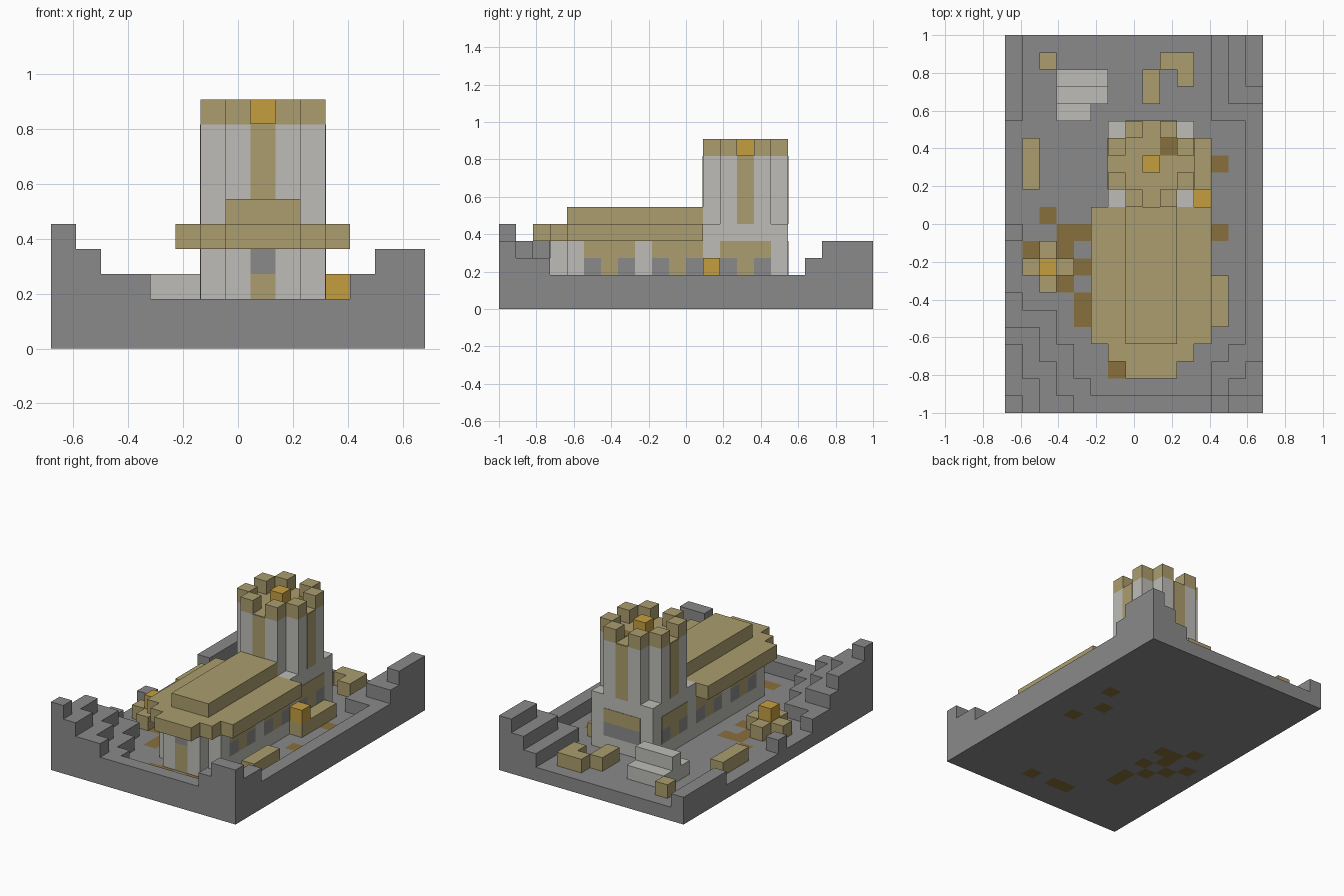
import bpy, bmesh
from mathutils import Matrix, Vector

cube = bpy.data.objects.get("Cube")
if cube:
    bpy.data.objects.remove(cube, do_unlink=True)

U = 2 / 22          # one block
NX, NY = 15, 22     # blocks across and deep


def material(name, r, g, b):
    m = bpy.data.materials.new(name)
    m.use_nodes = True
    m.diffuse_color = (r, g, b, 1)
    m.node_tree.nodes["Principled BSDF"].inputs["Base Color"].default_value = (r, g, b, 1)
    return m


GREY = material("stone grey", .255, .255, .255)
WHITE = material("pale stone", .51, .505, .475)
TAN = material("tan wood", .41, .34, .157)
GOLD = material("gold", .56, .345, .051)
BROWN = material("brown earth", .25, .162, .045)


def finish(name, bm, *mats):
    mesh = bpy.data.meshes.new(name)
    bm.to_mesh(mesh)
    bm.free()
    for m in mats:
        mesh.materials.append(m)
    ob = bpy.data.objects.new(name, mesh)
    bpy.context.collection.objects.link(ob)
    return ob


def blocks(name, mat, boxes, grow=0.0):
    """Boxes as block ranges (i0, i1, j0, j1, k0, k1), upper ends exclusive."""
    bm = bmesh.new()
    for i0, i1, j0, j1, k0, k1 in boxes:
        lo = Vector((i0 - NX / 2, j0 - NY / 2, k0)) * U
        hi = Vector((i1 - NX / 2, j1 - NY / 2, k1)) * U
        size = hi - lo + Vector((grow, grow, 0))
        bmesh.ops.create_cube(bm, size=1, matrix=Matrix.Translation((lo + hi) / 2)
                              @ Matrix.Diagonal(size).to_4x4())
    return finish(name, bm, mat)


# Floor slab with earth patches showing above and below
patches = {(1, 9), (2, 8), (2, 11), (3, 10), (4, 10), (3, 9), (4, 8), (3, 7), (4, 5),
           (4, 6), (6, 2), (7, 2), (9, 2), (11, 12), (12, 10), (12, 14)}
bm = bmesh.new()
bmesh.ops.create_grid(bm, x_segments=NX, y_segments=NY, size=.5,
                      matrix=Matrix.Diagonal((NX * U, NY * U, 1, 1)))
ext = bmesh.ops.extrude_face_region(bm, geom=bm.faces[:], use_keep_orig=True)
for v in ext["geom"]:
    if isinstance(v, bmesh.types.BMVert):
        v.co.z = U
bmesh.ops.recalc_face_normals(bm, faces=bm.faces[:])
for f in bm.faces:
    c = f.calc_center_median() / U
    if abs(f.normal.z) > .5:
        f.material_index = int((int(c.x + NX / 2), int(c.y + NY / 2)) in patches)
finish("floor_slab", bm, GREY, BROWN)

# Ruined perimeter wall, in stepped layers
blocks("low_wall", GREY, [
    (0, 15, 0, 1, 1, 2), (14, 15, 1, 17, 1, 2), (12, 14, 1, 3, 1, 2), (13, 14, 3, 4, 1, 2),
    (12, 15, 17, 22, 1, 2), (0, 1, 17, 22, 1, 2), (0, 1, 10, 11, 1, 2),
    (0, 5, 1, 2, 1, 2), (0, 4, 2, 4, 1, 2), (0, 3, 4, 6, 1, 2), (0, 1, 6, 7, 1, 2)])
blocks("stepped_wall", GREY, [
    (0, 4, 0, 1, 2, 3), (0, 3, 1, 3, 2, 3), (0, 2, 3, 5, 2, 3),
    (12, 15, 0, 1, 2, 3), (13, 15, 1, 2, 2, 3), (14, 15, 2, 3, 2, 3),
    (13, 15, 18, 22, 2, 3)])
blocks("high_wall", GREY, [
    (0, 2, 0, 2, 3, 4), (0, 1, 2, 4, 3, 4), (13, 15, 0, 1, 3, 4), (14, 15, 19, 22, 3, 4)])
blocks("corner_post", GREY, [(0, 1, 0, 1, 4, 5)])

# Hall with rounded end, overhanging roof and raised ridge
blocks("hall_walls", WHITE, [(6, 11, 4, 12, 1, 4), (7, 10, 3, 4, 1, 4)])
blocks("hall_roof", TAN, [(5, 12, 4, 12, 4, 5), (6, 11, 3, 4, 4, 5), (7, 10, 2, 3, 4, 5)])
blocks("roof_ridge", TAN, [(7, 10, 4, 12, 5, 6)])

# Tower: square foot, cross-shaped shaft
blocks("tower_foot", WHITE, [(6, 11, 12, 17, 1, 5)])
blocks("tower_shaft", WHITE, [(6, 11, 13, 16, 5, 9), (7, 10, 12, 13, 5, 9), (7, 10, 16, 17, 5, 9)])
blocks("battlements", TAN,
       [(i, i + 1, j, j + 1, 9, 10) for i in (7, 9) for j in (12, 16)]
       + [(i, i + 1, j, j + 1, 9, 10) for i in (6, 10) for j in (13, 15)])
T = .03  # plate thickness in blocks
blocks("tower_deck", TAN, [(6, 11, 13, 16, 9, 9 + T), (7, 10, 12, 13, 9, 9 + T), (7, 10, 16, 17, 9, 9 + T)])
blocks("deck_patch", BROWN, [(9, 10, 15, 16, 9, 9 + 2 * T)])
blocks("tower_beacon", GOLD, [(8, 9, 14, 15, 9, 10)])


# Painted plates on the walls
def side_plate(j0, j1, k0, k1):
    return [(11, 11 + T, j0, j1, k0, k1), (6 - T, 6, j0, j1, k0, k1)]


def end_plate(y, i0, i1, k0, k1):
    return (i0, i1, y - T, y + T, k0, k1)


arches, windows = [], []
for j in (5, 9, 13):
    arches += side_plate(j, j + 3, 3, 4) + side_plate(j + 1, j + 2, 2, 3)
    windows += side_plate(j, j + 1, 2, 3) + side_plate(j + 2, j + 3, 2, 3)
blocks("window_arches", TAN, arches + [end_plate(17, 7, 10, 3, 4)])
blocks("windows", GREY, windows + [end_plate(17, 7, 10, 2, 3), end_plate(3, 8, 9, 3, 4)])
blocks("tower_stripes", TAN, side_plate(14, 15, 5, 9)
       + [end_plate(y, 8, 9, 5, 9) for y in (12, 17)])
blocks("door", TAN, [end_plate(3, 8, 9, 1, 3)])

# Benches and crates around the yard
blocks("benches", TAN, [
    (1, 2, 13, 16, 1, 2), (2, 3, 20, 21, 1, 2), (8, 9, 18, 20, 1, 2), (9, 11, 20, 21, 1, 2),
    (10, 11, 19, 20, 1, 2), (12, 13, 5, 8, 1, 2), (11, 12, 12, 16, 1, 2)])
blocks("yard_altar", TAN, [(1, 4, 8, 9, 1, 2), (2, 3, 7, 8, 1, 2), (2, 3, 9, 10, 1, 2)])
blocks("gold_blocks", GOLD, [(2, 3, 8, 9, 2, 3), (11, 12, 12, 13, 2, 3)])
blocks("rubble_steps", WHITE, [(3, 6, 19, 20, 1, 2), (3, 6, 18, 19, 1, 3), (3, 5, 17, 18, 1, 2)])
